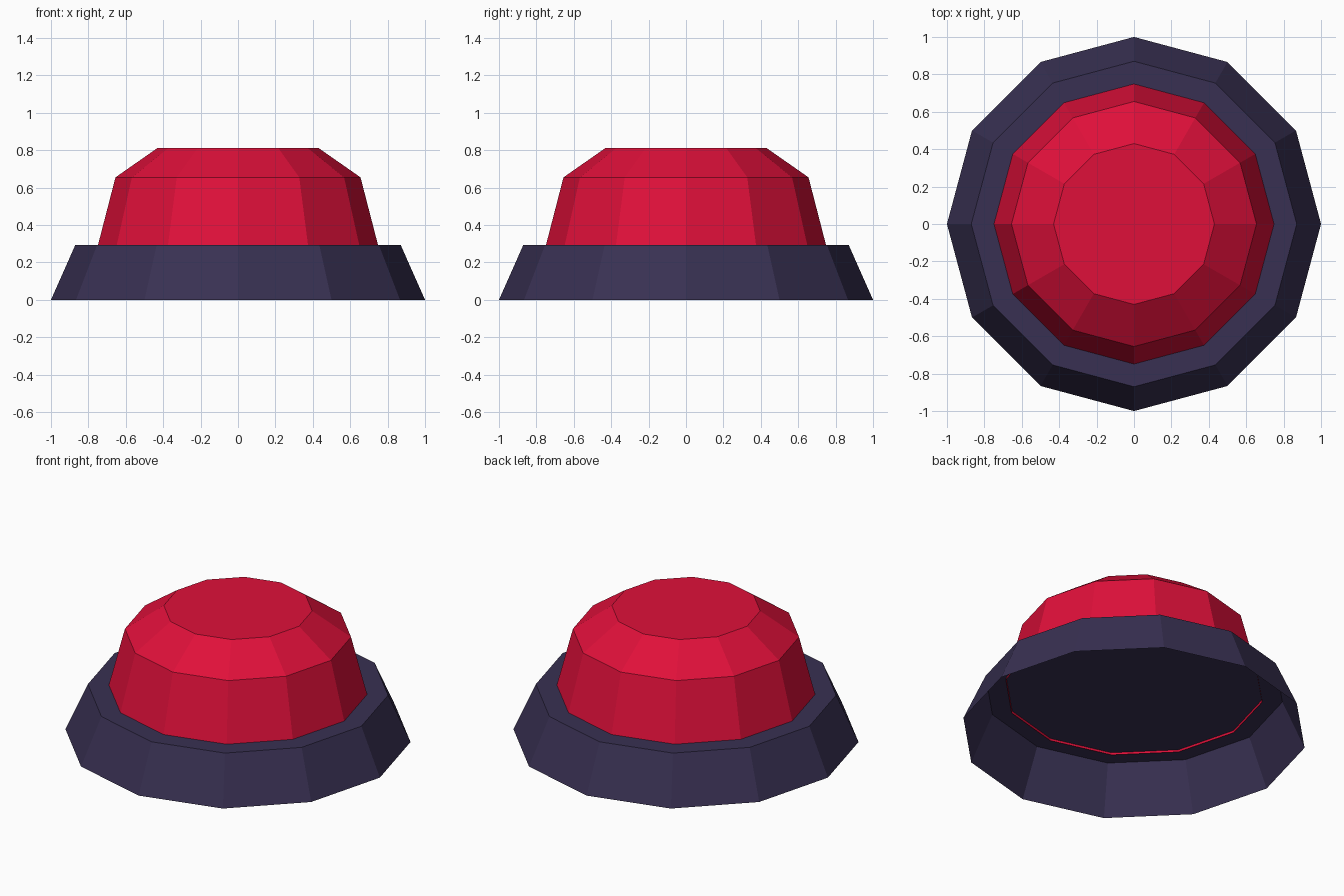
import bpy
import bmesh
from math import cos, sin, tau

SIDES = 12

cube = bpy.data.objects.get("Cube")
if cube:
    bpy.data.objects.remove(cube, do_unlink=True)


def make_material(name, colour):
    mat = bpy.data.materials.new(name)
    mat.use_nodes = True
    mat.diffuse_color = colour
    mat.node_tree.nodes["Principled BSDF"].inputs["Base Color"].default_value = colour
    return mat


def faceted_shell(name, profile, mat):
    """Turn (radius, height) points into a flat-topped shell, open underneath."""
    bm = bmesh.new()
    rings = [[bm.verts.new((r * cos(tau * i / SIDES), r * sin(tau * i / SIDES), z))
              for i in range(SIDES)] for r, z in profile]
    for low, high in zip(rings, rings[1:]):
        for i in range(SIDES):
            j = (i + 1) % SIDES
            bm.faces.new((low[i], low[j], high[j], high[i]))
    bm.faces.new(rings[-1])
    mesh = bpy.data.meshes.new(name)
    bm.to_mesh(mesh)
    bm.free()
    mesh.materials.append(mat)
    obj = bpy.data.objects.new(name, mesh)
    bpy.context.collection.objects.link(obj)
    return obj


navy = make_material("dark navy", (0.04, 0.03, 0.085, 1))
red = make_material("crimson red", (0.74, 0.005, 0.042, 1))

# Flared base with a closed top
faceted_shell("base", [(1, 0), (0.87, 0.293)], navy)

# Button cap, sunk slightly through the base top
faceted_shell("button_cap", [(0.752, 0.28), (0.655, 0.655), (0.43, 0.812)], red)
